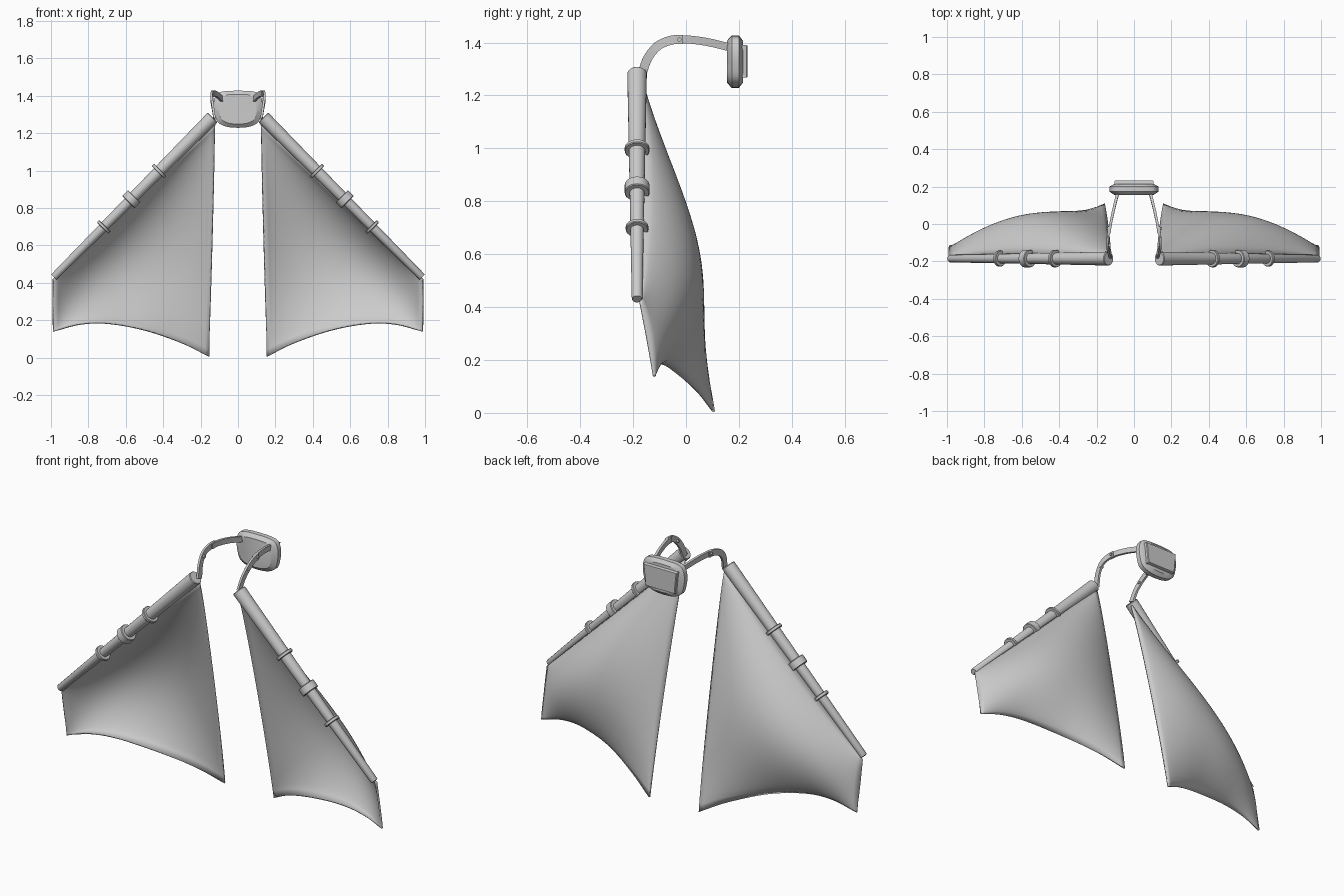
import bpy, bmesh, math
from mathutils import Vector

if "Cube" in bpy.data.objects:
    bpy.data.objects.remove(bpy.data.objects["Cube"])

grey = bpy.data.materials.new("plain_grey")
grey.diffuse_color = (0.6, 0.6, 0.6, 1)
grey.use_nodes = True
grey.node_tree.nodes["Principled BSDF"].inputs["Base Color"].default_value = grey.diffuse_color


def finish(name, bm, angle=35):
    bmesh.ops.recalc_face_normals(bm, faces=bm.faces)
    me = bpy.data.meshes.new(name)
    bm.to_mesh(me)
    bm.free()
    ob = bpy.data.objects.new(name, me)
    me.materials.append(grey)
    bpy.context.collection.objects.link(ob)
    bpy.ops.object.select_all(action='DESELECT')
    ob.select_set(True)
    bpy.context.view_layer.objects.active = ob
    bpy.ops.object.shade_smooth_by_angle(angle=math.radians(angle))
    return ob


def loft(name, rings, angle=35):
    """Closed cross-sections joined in order, capped at both ends."""
    bm = bmesh.new()
    rows = [[bm.verts.new(p) for p in r] for r in rings]
    n = len(rows[0])
    for a, b in zip(rows, rows[1:]):
        for i in range(n):
            bm.faces.new((a[i], a[(i + 1) % n], b[(i + 1) % n], b[i]))
    bm.faces.new(rows[0])
    bm.faces.new(rows[-1])
    return finish(name, bm, angle)


def tube(name, a, b, profile, n=24):
    """Round part along a-b; profile = (position along, radius)."""
    d = (b - a).normalized()
    e1 = Vector((0, 1, 0))
    e2 = d.cross(e1)
    return loft(name, [[a + d * t + (e1 * math.cos(w) + e2 * math.sin(w)) * r
                        for w in (2 * math.pi * i / n for i in range(n))] for t, r in profile])


def smooth(pts, steps=5):
    """Catmull-Rom curve through the points."""
    p = [Vector(q) for q in pts]
    p = [2 * p[0] - p[1]] + p + [2 * p[-1] - p[-2]]
    out = []
    for i in range(1, len(p) - 2):
        a, b, c, d = p[i - 1:i + 3]
        for k in range(steps):
            t = k / steps
            out.append(0.5 * (2 * b + (c - a) * t + (2 * a - 5 * b + 4 * c - d) * t * t
                              + (3 * b - a - 3 * c + d) * t ** 3))
    return out + [p[-2]]


def strap(name, pts, width, thick):
    """Flat band swept along a path, standing upright in the yz plane."""
    path = smooth(pts)
    rings = []
    for i, p in enumerate(path):
        t = path[min(i + 1, len(path) - 1)] - path[max(i - 1, 0)]
        t.normalize()
        up = Vector((0, -t.z, t.y)).normalized() * width / 2
        side = t.cross(up).normalized() * thick / 2
        rings.append([p + up + side, p + up - side, p - up - side, p - up + side])
    return loft(name, rings)


def membrane(name, s):
    """Billowing sail hung between the pole and a curved trailing edge."""
    edge = smooth([(.155, .105, .004), (.3, .045, .078), (.5, -.035, .148),
                   (.7, -.085, .184), (.85, -.108, .178), (.988, -.12, .138)], 6)
    bm = bmesh.new()
    rows = []
    nv = 32
    n = len(edge) - 1
    for i, low in enumerate(edge):
        u = (low.x - .155) / .833
        top = Vector((.122 + .866 * u, -.172, 1.265 - .848 * u))
        row = []
        for j in range(nv + 1):
            v = j / nv
            p = top.lerp(low, v)
            f = max(0, math.sin(math.pi * v ** .85)) ** .7
            p.y += f * (.012 * (1 - u) + .157 * max(0, math.sin(math.pi * min(u, 1))) ** .8)
            row.append(bm.verts.new((s * p.x, p.y, p.z)))
        rows.append(row)
    for i in range(n):
        for j in range(nv):
            bm.faces.new((rows[i][j], rows[i + 1][j], rows[i + 1][j + 1], rows[i][j + 1]))
    ob = finish(name, bm)
    mod = ob.modifiers.new("thickness", 'SOLIDIFY')
    mod.thickness = .01
    mod.offset = 0


for s, side in ((-1, "left"), (1, "right")):
    # tapered spar
    a, b = Vector((s * .135, -.185, 1.284)), Vector((s * .985, -.185, .43))
    length = (b - a).length
    tube(side + "_pole", a, b, [(0, .034), (.004, .037), (.42, .031), (length - .003, .02), (length, .018)])
    # thin collars and the wide middle clamp
    for label, t, r, h in (("upper_ring", .406, .047, .009), ("lower_ring", .826, .043, .009),
                           ("clamp", .617, .047, .022)):
        tube(f"{side}_{label}", a, b, [(t - h, r - .003), (t - h + .003, r),
                                       (t + h - .003, r), (t + h, r - .003)])
    membrane(side + "_membrane", s)
    # two-piece curved arm with hinge pins
    strap(side + "_lower_arm", [(s * .125, -.168, 1.275), (s * .135, -.145, 1.34), (s * .142, -.105, 1.388),
                                (s * .138, -.055, 1.409), (s * .134, -.012, 1.411)], .034, .012)
    strap(side + "_upper_arm", [(s * .132, -.05, 1.41), (s * .125, 0, 1.412),
                                (s * .108, .08, 1.402), (s * .086, .168, 1.381)], .03, .014)
    for k, (y, z) in enumerate(((-.025, 1.411), (-.115, 1.376))):
        loft(f"{side}_hinge_pin_{k + 1}",
             [[(s * x, y + .008 * math.cos(i * math.pi / 6), z + .008 * math.sin(i * math.pi / 6))
               for i in range(12)] for x in (.126, .148)])

# rounded back block with chamfered rims
half = [(0, 1.427), (.07, 1.424), (.113, 1.41), (.13, 1.365), (.126, 1.31), (.108, 1.258), (.06, 1.234), (0, 1.228)]
right = [(p.x, p.y) for p in smooth([(x, z, 0) for x, z in half], 3)]
outline = right + [(-x, z) for x, z in right[-2:0:-1]]
loft("back_block", [[(x * k, y, 1.328 + (z - 1.328) * k) for x, z in outline]
                    for y, k in ((.155, .8), (.173, 1), (.2, 1), (.215, .8))])

# raised rectangular pad on the block
pad = [(-.105, 1.39), (.105, 1.39), (.092, 1.268), (-.092, 1.268)]
loft("back_pad", [[(x * k, y, 1.329 + (z - 1.329) * k) for x, z in pad]
                  for y, k in ((.205, 1), (.229, 1), (.233, .96))])
